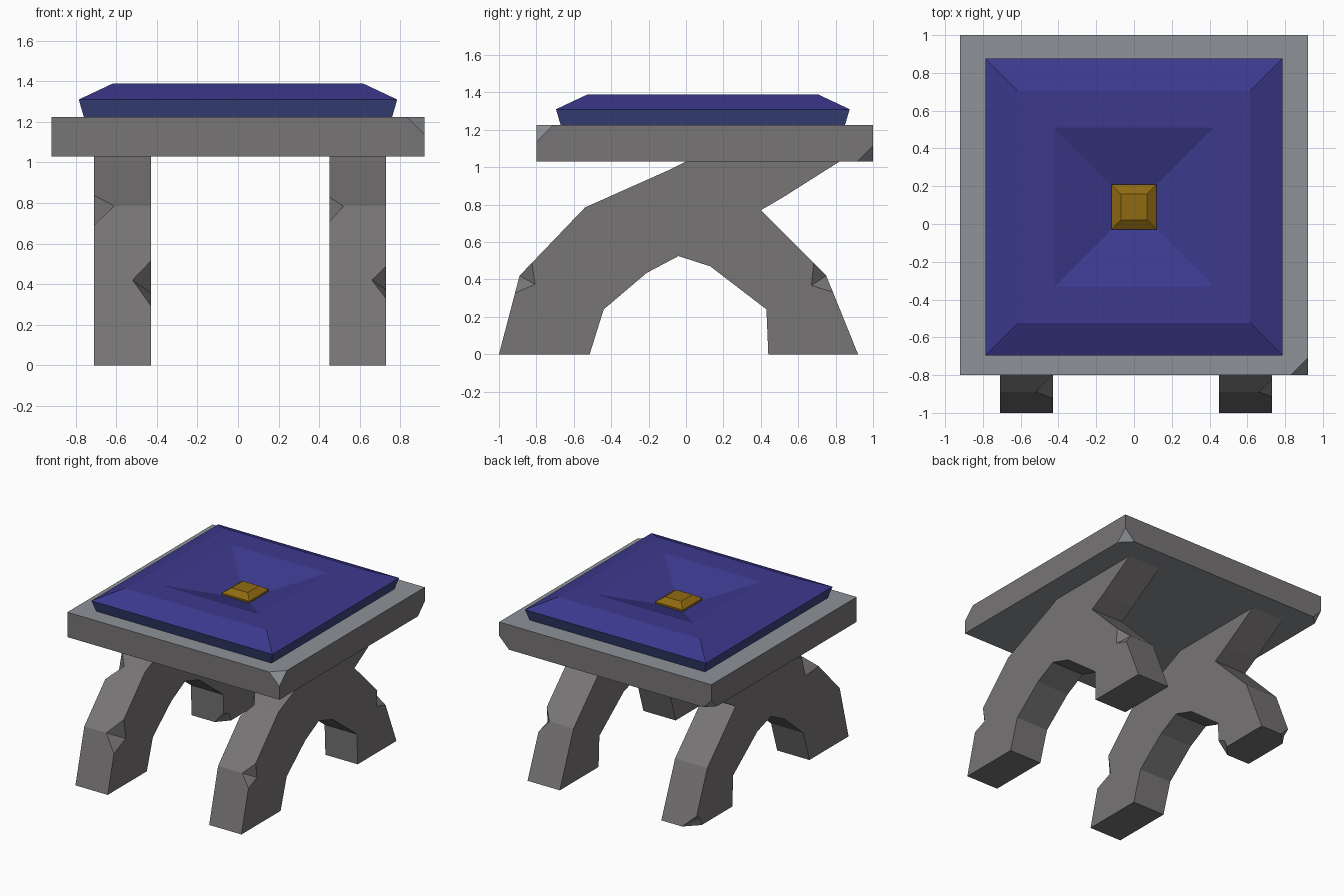
import bpy, bmesh
from mathutils import Vector

if "Cube" in bpy.data.objects:
    bpy.data.objects.remove(bpy.data.objects["Cube"])


def material(name, rgb):
    m = bpy.data.materials.new(name)
    lin = [(c / 255 / 12.92) if c < 11 else ((c / 255 + 0.055) / 1.055) ** 2.4 for c in rgb]
    m.diffuse_color = (*lin, 1)
    m.use_nodes = True
    m.node_tree.nodes["Principled BSDF"].inputs["Base Color"].default_value = m.diffuse_color
    return m


STONE = material("grey stone", (120, 117, 118))
PALE = material("pale stone", (142, 147, 153))
BLUE = material("blue fabric", (60, 57, 142))
SKIRT = material("dark blue fabric", (58, 69, 126))
GOLD = material("gold", (144, 106, 18))


def finish(bm, name, mats, rule=None):
    bmesh.ops.recalc_face_normals(bm, faces=bm.faces[:])
    bm.normal_update()
    if rule:
        for f in bm.faces:
            f.material_index = rule(f)
    me = bpy.data.meshes.new(name)
    bm.to_mesh(me)
    bm.free()
    for m in mats:
        me.materials.append(m)
    ob = bpy.data.objects.new(name, me)
    bpy.context.collection.objects.link(ob)
    return ob


def square_loft(name, rings, cy, mats, rule=None):
    """Stack of square rings (half width, z) centred on y = cy, capped at both ends."""
    bm = bmesh.new()
    loops = [[bm.verts.new((sx * r, cy + sy * r, z))
              for sx, sy in ((-1, -1), (1, -1), (1, 1), (-1, 1))] for r, z in rings]
    for a, b in zip(loops, loops[1:]):
        for i in range(4):
            j = (i + 1) % 4
            bm.faces.new((a[i], a[j], b[j], b[i]))
    bm.faces.new(loops[0][::-1])
    bm.faces.new(loops[-1])
    return finish(bm, name, mats, rule)


# Seat slab with three chipped corners
bm = bmesh.new()
bmesh.ops.create_cube(bm, size=1)
for v in bm.verts:
    v.co = Vector((v.co.x * 1.84, v.co.y * 1.8 + 0.1, v.co.z * 0.195 + 1.1275))
for corner, size in (((1, -1, 1), 0.09), ((1, 1, -1), 0.085), ((-1, 1, -1), 0.07)):
    n = Vector(corner)
    co = Vector((0.92 * n.x, 0.1 + 0.9 * n.y, 1.1275 + (0.0975 - size) * n.z))
    bmesh.ops.bisect_plane(bm, geom=bm.verts[:] + bm.edges[:] + bm.faces[:],
                           plane_co=co, plane_no=n, clear_outer=True)
    bmesh.ops.holes_fill(bm, edges=[e for e in bm.edges if e.is_boundary], sides=0)
finish(bm, "seat_slab", [STONE, PALE], lambda f: int(abs(f.normal.z) > 0.3))

# Cushion with a sunken centre, and its button
square_loft("cushion", [(0.76, 1.225), (0.785, 1.31), (0.615, 1.39), (0.42, 1.39), (0.12, 1.28)],
            0.09, [BLUE, SKIRT], lambda f: int(f.calc_center_median().z < 1.3 and abs(f.normal.z) < 0.5))
square_loft("button", [(0.118, 1.27), (0.12, 1.295), (0.07, 1.33)], 0.09, [GOLD])

# Arched leg frames: (y, z) profile extruded along x, with chipped corners
PROFILE = [(-1, 0), (-0.89, 0.42), (-0.54, 0.785), (-0.08, 0.99), (0, 1.03), (0.82, 1.03),
           (0.52, 0.84), (0.40, 0.77), (0.75, 0.42), (0.92, 0), (0.44, 0), (0.43, 0.24),
           (0.13, 0.47), (-0.04, 0.525), (-0.21, 0.435), (-0.44, 0.24), (-0.515, 0)]


def leg_frame(name, xs, chips):
    """chips: profile index -> (side 0 or 1, depth along x, length along the profile)"""
    bm = bmesh.new()
    pts = [Vector(p) for p in PROFILE]
    n = len(pts)
    sides, notch = ([], []), {}

    def vert(x, p):
        return bm.verts.new((x, p.x, p.y))

    for i, p in enumerate(pts):
        a, b = (pts[i - 1] - p).normalized(), (pts[(i + 1) % n] - p).normalized()
        for s in (0, 1):
            if i in chips and chips[i][0] == s:
                depth, size = chips[i][1:]
                trio = [vert(xs[s], p + d * size) for d in (a, (a + b).normalized(), b)]
                notch[i] = vert(xs[s] + (depth if s == 0 else -depth), p)
                bm.faces.new((trio[0], trio[1], notch[i]))
                bm.faces.new((trio[1], trio[2], notch[i]))
                sides[s].append(trio)
            else:
                sides[s].append([vert(xs[s], p)])
    for i in range(n):
        j = (i + 1) % n
        loop = [sides[0][i][-1], sides[0][j][0], notch.get(j),
                sides[1][j][0], sides[1][i][-1], notch.get(i)]
        bm.faces.new([v for v in loop if v])
    for side in sides:
        bm.faces.new([v for group in side for v in group])
    return finish(bm, name, [STONE])


leg_frame("right_leg_frame", (0.45, 0.73),
          {1: (1, 0.07, 0.095), 2: (0, 0.07, 0.11), 8: (1, 0.07, 0.095)})
leg_frame("left_leg_frame", (-0.71, -0.43),
          {1: (1, 0.09, 0.13), 2: (0, 0.10, 0.13), 9: (0, 0.10, 0.10), 10: (1, 0.08, 0.09)})
